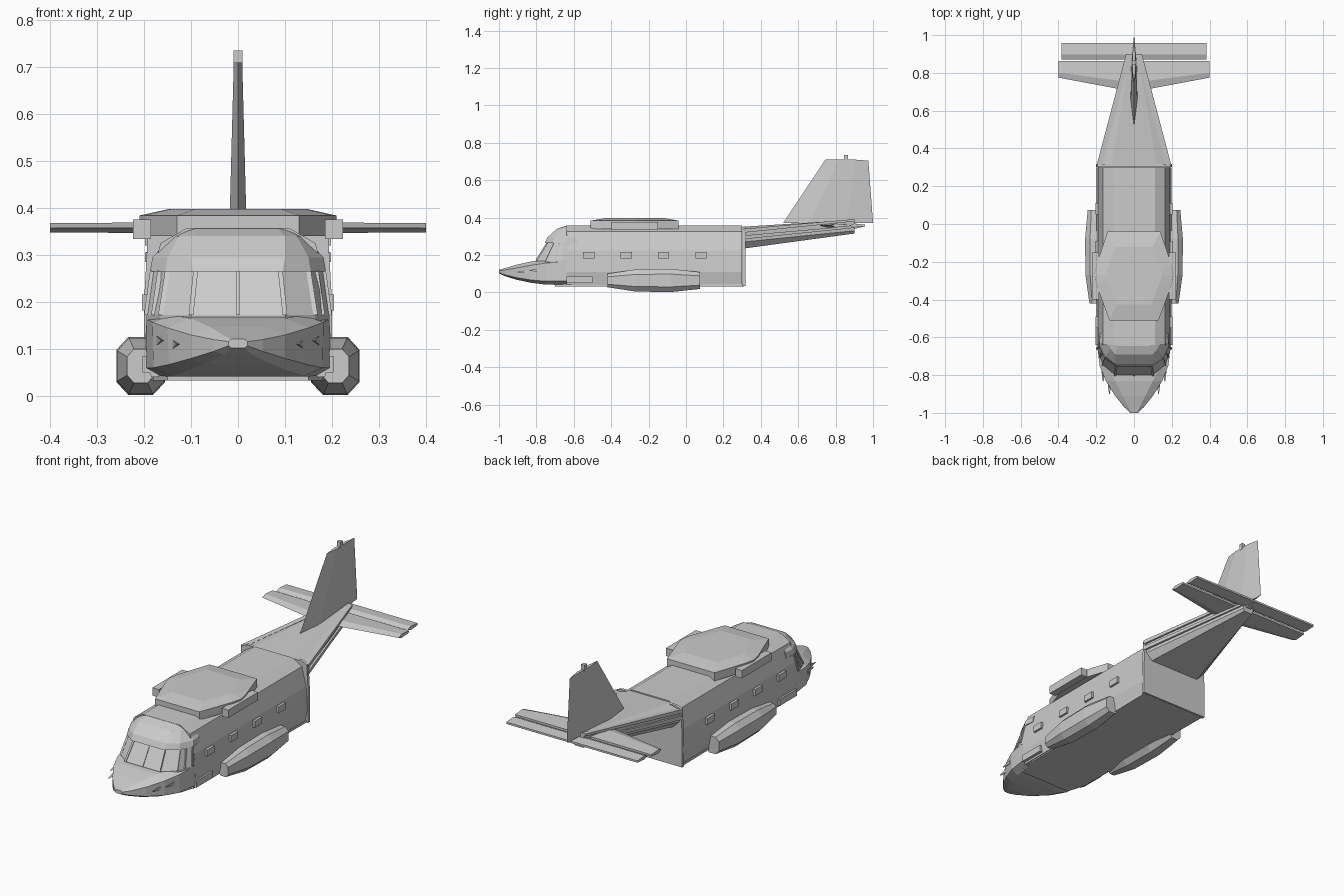
import bpy, bmesh
from mathutils import Vector

cube = bpy.data.objects.get("Cube")
if cube:
    bpy.data.objects.remove(cube)

grey = bpy.data.materials.new("plain grey")
grey.use_nodes = True
grey.diffuse_color = (0.6, 0.6, 0.6, 1)
grey.node_tree.nodes["Principled BSDF"].inputs["Base Color"].default_value = (0.6, 0.6, 0.6, 1)


def loft(name, rings):
    """Skin a list of closed rings and cap both ends."""
    bm = bmesh.new()
    vs = [[bm.verts.new(p) for p in ring] for ring in rings]
    n = len(rings[0])
    for a, b in zip(vs, vs[1:]):
        for i in range(n):
            j = (i + 1) % n
            bm.faces.new((a[i], a[j], b[j], b[i]))
    bm.faces.new(vs[0])
    bm.faces.new(vs[-1])
    bmesh.ops.recalc_face_normals(bm, faces=bm.faces)
    mesh = bpy.data.meshes.new(name)
    bm.to_mesh(mesh)
    bm.free()
    mesh.materials.append(grey)
    ob = bpy.data.objects.new(name, mesh)
    bpy.context.scene.collection.objects.link(ob)
    return ob


def mirrored(half):
    """Complete a half ring across the centre plane."""
    return half + [(-x, y, z) for x, y, z in reversed(half)]


def section(y, half):
    return mirrored([(x, y, z) for x, z in half])


def plan(z, half):
    return mirrored([(x, y, z) for x, y in half])


def both_sides(name, rings):
    for side, s in (("left", 1), ("right", -1)):
        loft(f"{side}_{name}", [[(s * x, y, z) for x, y, z in r] for r in rings])


def box_rings(x0, x1, y0, y1, z0, z1):
    return [[(x0, y, z0), (x1, y, z0), (x1, y, z1), (x0, y, z1)] for y in (y0, y1)]


def bar_rings(p, q, w):
    """Square bar from p to q."""
    return [[(x + dx, y + dy, z) for dx, dy in ((-w, -w), (w, -w), (w, w), (-w, w))]
            for x, y, z in (p, q)]


# Fuselage
body = [(0.11, 0.357), (0.165, 0.325), (0.19, 0.225), (0.198, 0.11), (0.185, 0.04)]
loft("fuselage", [section(-0.64, body), section(0.30, body)])
loft("belly_plate", [section(y, [(w, 0.045), (w, 0.033)]) for y, w in ((-0.7, 0.15), (-0.6, 0.18), (0.31, 0.19))])
loft("rear_bulkhead", [section(y, [(0.16, 0.352), (0.192, 0.34), (0.2, 0.2), (0.2, 0.034)])
                       for y in (0.302, 0.318)])

# Nose
loft("nose", [
    section(-0.64, [(0.15, 0.17), (0.195, 0.165), (0.195, 0.06), (0.16, 0.04)]),
    section(-0.75, [(0.14, 0.172), (0.182, 0.157), (0.18, 0.06), (0.14, 0.042)]),
    section(-0.83, [(0.10, 0.165), (0.150, 0.145), (0.147, 0.067), (0.11, 0.052)]),
    section(-0.91, [(0.06, 0.147), (0.1, 0.13), (0.1, 0.08), (0.07, 0.069)]),
    section(-0.97, [(0.03, 0.129), (0.052, 0.12), (0.052, 0.095), (0.03, 0.088)]),
    section(-1.0, [(0.014, 0.121), (0.02, 0.116), (0.02, 0.107), (0.014, 0.102)])])

# Cockpit and its brow
sill = [(0.1, -0.8), (0.165, -0.745), (0.195, -0.66), (0.19, -0.58)]
head = [(0.09, -0.74), (0.15, -0.70), (0.182, -0.645), (0.178, -0.58)]
loft("cockpit", [plan(0.16, sill), plan(0.172, sill), plan(0.268, head)])
loft("cockpit_roof", [
    plan(0.265, [(0.095, -0.755), (0.155, -0.712), (0.187, -0.645), (0.183, -0.58)]),
    plan(0.295, [(0.1, -0.74), (0.15, -0.70), (0.182, -0.635), (0.178, -0.58)]),
    plan(0.34, [(0.1, -0.69), (0.125, -0.66), (0.14, -0.62), (0.14, -0.58)]),
    plan(0.356, [(0.085, -0.645), (0.1, -0.63), (0.11, -0.61), (0.11, -0.58)])])

# Windscreen posts
loft("centre_post", bar_rings((0, -0.8, 0.172), (0, -0.74, 0.268), 0.004))
for i in range(3):
    both_sides(f"window_post_{i}", [bar_rings((*a, 0.172), (*b, 0.268), 0.005)[0:1][0] if k == 0 else
                                    bar_rings((*a, 0.172), (*b, 0.268), 0.005)[1]
                                    for k in (0, 1) for a, b in [(sill[i], head[i])]])
low, high = [Vector(r[1]).lerp(Vector(r[2]), 0.5) for r in (sill, head)]
both_sides("side_window_post", bar_rings((*low, 0.172), (*high, 0.268), 0.005))

# Small probes on the nose
for i, (x, y, z) in enumerate(((0.13, -0.885, 0.11), (0.163, -0.82, 0.118))):
    both_sides(f"nose_probe_{i}", [[(x + dx * s, yy, z + dz * s) for dx, dz in ((-1, 0), (1, -1), (1, 1))]
                                   for yy, s in ((y - 0.015, 0.002), (y + 0.045, 0.01))])

# Side windows and lower side steps
for i in range(4):
    y = -0.52 + i * 0.2
    both_sides(f"side_window_{i}", box_rings(0.17, 0.204, y - 0.03, y + 0.03, 0.182, 0.216))
both_sides("side_step", box_rings(0.17, 0.203, -0.64, -0.5, 0.05, 0.085))

# Roof fairing with side pods
edge = [(0.13, -0.51), (0.2, -0.32), (0.21, -0.27), (0.2, -0.22), (0.14, -0.04)]
loft("roof_fairing", [plan(0.34, edge), plan(0.384, edge),
                      plan(0.398, [(x * 0.7, -0.27 + (y + 0.27) * 0.65) for x, y in edge])])
both_sides("roof_pod", box_rings(0.185, 0.223, -0.40, -0.15, 0.334, 0.376))

# Wheel sponsons: octagonal tapered pods
octagon = [(-0.5, -1), (0.5, -1), (1, -0.55), (1, 0.55), (0.5, 1), (-0.5, 1), (-1, 0.55), (-1, -0.55)]
both_sides("sponson", [[(cx + a * w, y, 0.064 + b * h) for a, b in octagon]
                       for y, cx, w, h in ((-0.42, 0.207, 0.029, 0.036), (-0.27, 0.207, 0.05, 0.059),
                                           (-0.08, 0.207, 0.052, 0.062), (0.075, 0.207, 0.038, 0.045))])

# Tail boom with side rails
loft("tail_boom", [
    section(0.31, [(0.12, 0.352), (0.188, 0.335), (0.185, 0.27), (0.15, 0.235)]),
    section(0.9, [(0.02, 0.388), (0.032, 0.382), (0.032, 0.33), (0.025, 0.315)])])
for i, dz in enumerate((0.0, 0.035)):
    both_sides(f"tail_rail_{i}", [[(x + dx, y, z + dz + e) for dx, e in ((-0.02, 0), (0.008, 0), (0.008, h), (-0.02, h))]
                                  for x, y, z, h in ((0.19, 0.31, 0.285, 0.02), (0.034, 0.9, 0.345, 0.012))])
loft("tail_cone", [section(y, [(w, 0.355 + w), (w, 0.355 - w)]) for y, w in ((0.88, 0.02), (0.945, 0.004))])


# Tailplane, elevators and fin
def wing_ring(x, y0, y1, z, t):
    d = y1 - y0
    return [(x, y0, z), (x, y0 + d * 0.3, z + t), (x, y1, z + t * 0.5),
            (x, y1, z - t * 0.5), (x, y0 + d * 0.3, z - t)]


both_sides("tailplane", [wing_ring(0.0, 0.70, 0.862, 0.358, 0.012), wing_ring(0.4, 0.775, 0.862, 0.358, 0.01)])
both_sides("elevator", [wing_ring(x, 0.872, 0.957, 0.358, 0.01) for x in (0.0, 0.385)])
loft("fin", [[(0, y0, z0), (w, y0 + 0.3 * (y1 - y0), z0), (w * 0.8, y0 + 0.7 * (y1 - y0), z0), (0, y1, z1),
              (-w * 0.8, y0 + 0.7 * (y1 - y0), z0), (-w, y0 + 0.3 * (y1 - y0), z0)]
             for y0, z0, y1, z1, w in ((0.52, 0.372, 1.0, 0.372, 0.018), (0.745, 0.71, 0.975, 0.705, 0.009))])
loft("fin_beacon", box_rings(-0.01, 0.01, 0.845, 0.865, 0.70, 0.735))
